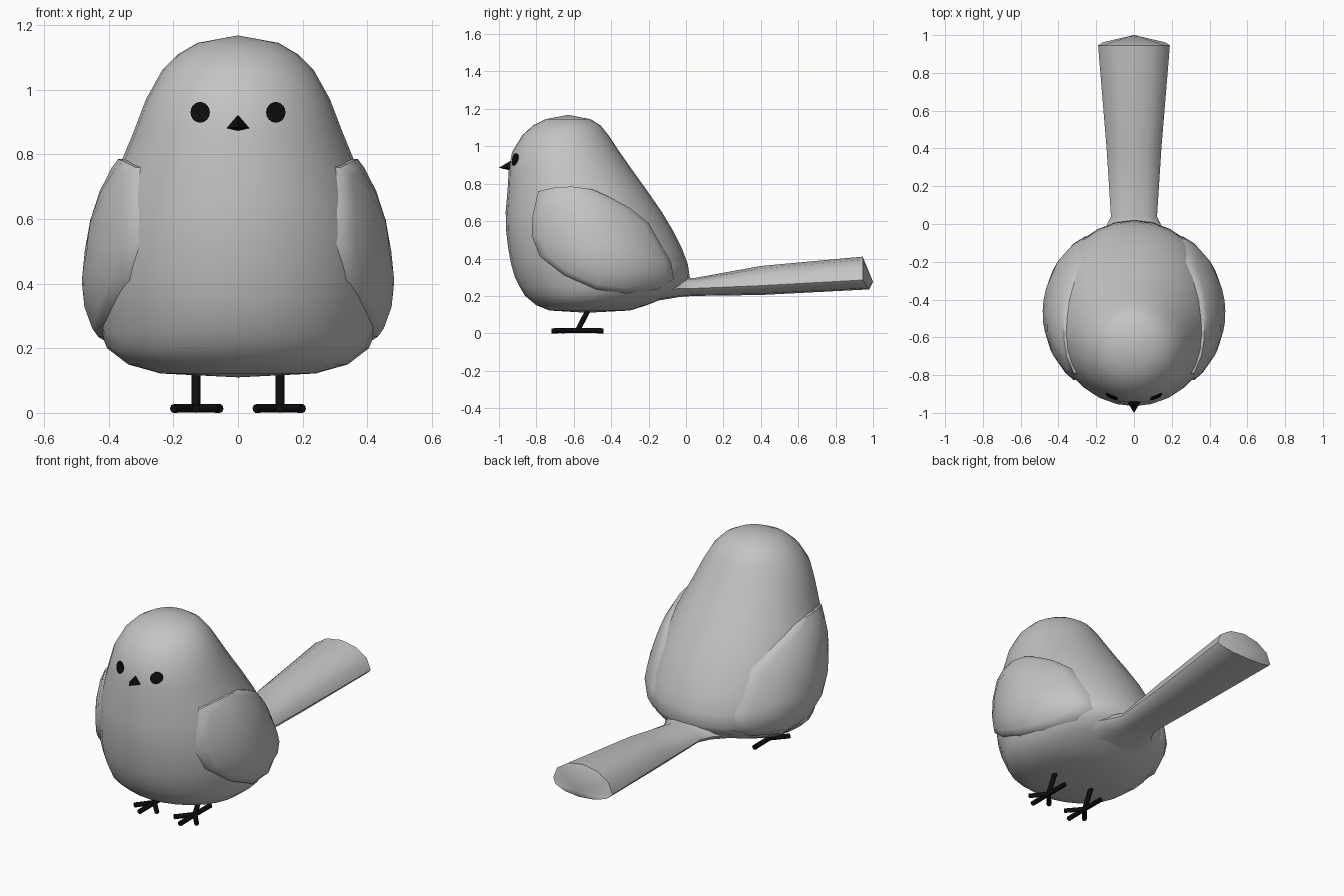
import bpy, bmesh, math
from mathutils import Vector

if "Cube" in bpy.data.objects:
    bpy.data.objects.remove(bpy.data.objects["Cube"])


def material(name, c):
    m = bpy.data.materials.new(name)
    m.diffuse_color = (c, c, c, 1)
    m.use_nodes = True
    m.node_tree.nodes["Principled BSDF"].inputs["Base Color"].default_value = m.diffuse_color
    return m


GREY = material("soft_grey", 0.55)
BLACK = material("black", 0.004)


def make(name, verts, faces, mat, angle=50):
    me = bpy.data.meshes.new(name)
    me.from_pydata([tuple(v) for v in verts], [], faces)
    bm = bmesh.new()
    bm.from_mesh(me)
    bmesh.ops.recalc_face_normals(bm, faces=bm.faces)
    bm.to_mesh(me)
    bm.free()
    me.materials.append(mat)
    ob = bpy.data.objects.new(name, me)
    bpy.context.collection.objects.link(ob)
    bpy.ops.object.select_all(action='DESELECT')
    ob.select_set(True)
    bpy.context.view_layer.objects.active = ob
    bpy.ops.object.shade_smooth_by_angle(angle=math.radians(angle))
    return ob


def loft(name, rings, mat, start=None, end=None, angle=50):
    """Skin equal-length closed rings, with optional points closing the ends."""
    n = len(rings[0])
    verts = [v for r in rings for v in r]
    faces = [(k * n + i, k * n + (i + 1) % n, (k + 1) * n + (i + 1) % n, (k + 1) * n + i)
             for k in range(len(rings) - 1) for i in range(n)]
    for point, base in ((start, 0), (end, (len(rings) - 1) * n)):
        if point is not None:
            verts.append(point)
            faces += [(base + i, base + (i + 1) % n, len(verts) - 1) for i in range(n)]
    return make(name, verts, faces, mat, angle)


# Body profile: height, half width, front y, back y
PROFILE = [(.122, .24, -.73, -.30), (.15, .34, -.80, -.21), (.20, .405, -.86, -.09),
           (.25, .425, -.89, -.01), (.30, .438, -.915, .02), (.37, .447, -.935, .01),
           (.45, .444, -.95, -.02), (.55, .43, -.962, -.07), (.65, .407, -.964, -.13),
           (.78, .36, -.953, -.22), (.87, .323, -.948, -.285), (.97, .285, -.93, -.355),
           (1.06, .235, -.875, -.415), (1.11, .185, -.82, -.455), (1.145, .125, -.75, -.51)]


def section(z):
    """Half width, centre y and half depth of the body at height z."""
    for a, b in zip(PROFILE, PROFILE[1:]):
        if z <= b[0]:
            t = max(0, (z - a[0]) / (b[0] - a[0]))
            w, f, r = (a[i] + t * (b[i] - a[i]) for i in (1, 2, 3))
            return w, (f + r) / 2, (r - f) / 2
    return PROFILE[-1][1], -.63, .12


def side_x(y, z):
    w, c, d = section(z)
    return w * math.sqrt(max(.05, 1 - ((y - c) / d) ** 2))


def front_y(x, z):
    w, c, d = section(z)
    return c - d * math.sqrt(max(0, 1 - (x / w) ** 2))


# Body
rings = []
for z, *_ in PROFILE:
    w, c, d = section(z)
    rings.append([(w * math.sin(i * math.tau / 28), c - d * math.cos(i * math.tau / 28), z)
                  for i in range(28)])
loft("body", rings, GREY, (0, -.53, .11), (0, -.63, 1.168))

# Tail: y, half width, bottom z, side z, top z
TAIL = [(-.32, .30, .125, .22, .36), (-.15, .24, .175, .23, .34), (-.03, .155, .195, .24, .305),
        (.04, .122, .20, .24, .295), (.40, .145, .205, .255, .36), (.945, .19, .235, .285, .41)]
rings = []
for y, w, lo, mid, hi in TAIL:
    ring = []
    for i in range(12):
        a = i * math.tau / 12
        x, s = math.sin(a), math.cos(a)
        # slightly arched upper side, flatter lower side
        z = mid + (hi - mid) * s if s > 0 else mid + (mid - lo) * s
        tip = .035 * max(0, -s) if y > .9 else 0
        ring.append((w * x, y + tip, z))
    rings.append(ring)
loft("tail", rings, GREY, None, (0, 1.0, .275), 40)

# Wings: shells that follow the side of the body
OUTLINE = [(-.79, .76), (-.70, .78), (-.61, .785), (-.5, .77), (-.4, .725), (-.3, .67),
           (-.2, .59), (-.16, .52), (-.08, .38), (-.065, .29), (-.15, .235), (-.32, .213),
           (-.48, .235), (-.65, .31), (-.78, .41), (-.825, .52), (-.82, .63)]
CY, CZ = -.45, .5
for side, label in ((1, "right"), (-1, "left")):
    rings = []
    for scale, lift in ((1, -.03), (1, .014), (.9, .024), (.65, .034), (.35, .038)):
        ring = []
        for y, z in OUTLINE:
            y, z = CY + (y - CY) * scale, CZ + (z - CZ) * scale
            ring.append((side * (side_x(y, z) + lift), y, z))
        rings.append(ring)
    loft(label + "_wing", rings, GREY, None, (side * (side_x(CY, CZ) + .04), CY, CZ))

# Eyes: thin discs laid on the head
for side, label in ((1, "right"), (-1, "left")):
    rings = []
    for lift in (.004, -.006):
        ring = []
        for i in range(18):
            a = i * math.tau / 18
            x, z = side * .117 + .03 * math.cos(a), .93 + .032 * math.sin(a)
            ring.append((x, front_y(x, z) + lift, z))
        rings.append(ring)
    loft(label + "_eye", rings, BLACK, None,
         (side * .117, front_y(.117, .93) - .007, .93))

# Beak
loft("beak", [[(0, -.925, .93), (.045, -.925, .88), (0, -.925, .868), (-.045, -.925, .88)]],
     BLACK, (0, -.92, .89), (0, -1.0, .885), 20)


def rod(name, a, b, r):
    a, b = Vector(a), Vector(b)
    d = (b - a).normalized()
    u = d.orthogonal().normalized()
    v = d.cross(u)
    rings = [[p + r * (u * math.cos(i * math.tau / 8) + v * math.sin(i * math.tau / 8))
              for i in range(8)] for p in (a, b)]
    return loft(name, rings, BLACK, a, b)


# Legs and toes
for side, label in ((1, "right"), (-1, "left")):
    x = side * .13
    ankle = (x, -.58, .015)
    rod(label + "_leg", (x, -.515, .14), ankle, .014)
    for toe, dx, y in (("middle", 0, -.718), ("inner", -.075, -.665),
                       ("outer", .07, -.665), ("back", 0, -.44)):
        rod(label + "_" + toe + "_toe", ankle, (x + side * dx, y, .0135), .0135)
